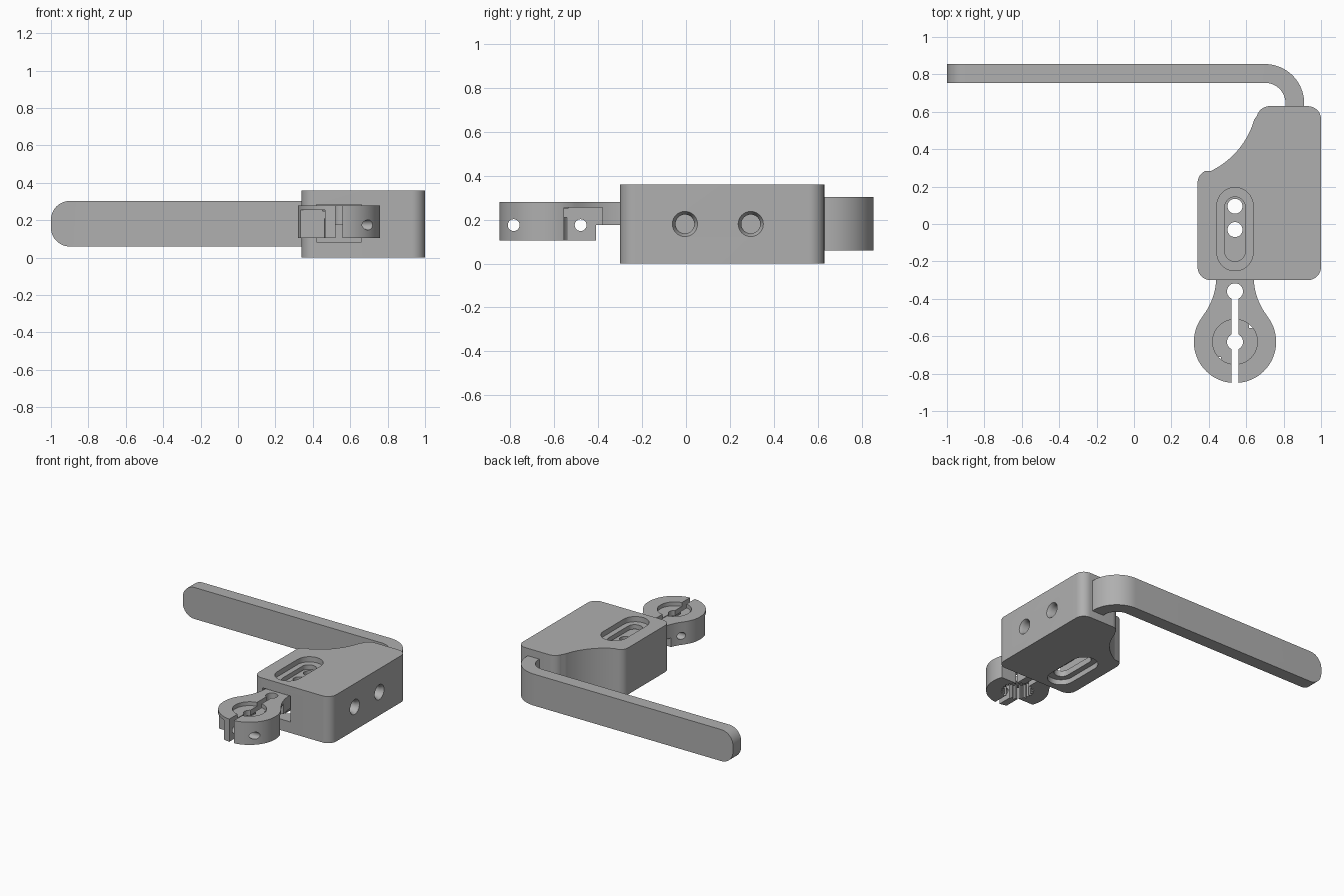
import bpy, bmesh
from math import cos, sin, radians, pi

default = bpy.data.objects.get("Cube")
if default:
    bpy.data.objects.remove(default, do_unlink=True)

GRAY = (0.43, 0.43, 0.43, 1)
mat = bpy.data.materials.new("plain_gray")
mat.use_nodes = True
mat.diffuse_color = GRAY
mat.node_tree.nodes["Principled BSDF"].inputs["Base Color"].default_value = GRAY


def arc(cx, cy, r, a0, a1, n=12):
    steps = [radians(a0 + (a1 - a0) * i / n) for i in range(n + 1)]
    return [(cx + r * cos(a), cy + r * sin(a)) for a in steps]


def circle(cx, cy, r, n=40):
    return arc(cx, cy, r, 0, 360, n)[:-1]


def rect(x0, x1, y0, y1):
    return [(x0, y0), (x1, y0), (x1, y1), (x0, y1)]


def stadium(x, y0, y1, r):
    return arc(x, y1, r, 0, 180, 20) + arc(x, y0, r, 180, 360, 20)


def prism(name, outline, lo, hi, axis="z", top=None):
    """Extrude an outline along z, or a (y, z) outline along x."""
    place = (lambda p, h: (*p, h)) if axis == "z" else (lambda p, h: (h, *p))
    bm = bmesh.new()
    low = [bm.verts.new(place(p, lo)) for p in outline]
    high = [bm.verts.new(place(p, hi)) for p in (top or outline)]
    bm.faces.new(low[::-1])
    bm.faces.new(high)
    n = len(low)
    for i in range(n):
        j = (i + 1) % n
        bm.faces.new((low[i], low[j], high[j], high[i]))
    bmesh.ops.recalc_face_normals(bm, faces=bm.faces)
    mesh = bpy.data.meshes.new(name)
    bm.to_mesh(mesh)
    bm.free()
    mesh.materials.append(mat)
    obj = bpy.data.objects.new(name, mesh)
    bpy.context.collection.objects.link(obj)
    return obj


def activate(obj):
    bpy.ops.object.select_all(action="DESELECT")
    obj.select_set(True)
    bpy.context.view_layer.objects.active = obj


def cut(obj, outline, lo, hi, axis="z", top=None):
    cutter = prism("cutter", outline, lo, hi, axis, top)
    cutter.hide_render = True
    mod = obj.modifiers.new("cut", "BOOLEAN")
    mod.operation = "DIFFERENCE"
    mod.solver = "EXACT"
    mod.object = cutter
    activate(obj)
    bpy.ops.object.modifier_apply(modifier=mod.name)
    bpy.data.objects.remove(cutter, do_unlink=True)


def smooth(obj):
    activate(obj)
    bpy.ops.object.shade_smooth_by_angle(angle=radians(30))


MID = 0.54  # x of the sliding arm

# Housing block with a scooped corner
outline = (arc(0.41, -0.23, 0.07, 180, 270) + arc(0.93, -0.23, 0.07, 270, 360)
           + arc(0.93, 0.56, 0.07, 0, 90) + arc(0.725, 0.56, 0.07, 90, 165)
           + arc(0.22, 0.68, 0.44, -16, -64, 24) + arc(0.41, 0.22, 0.07, 116, 180))
block = prism("housing_block", outline, 0, 0.36)

# Channel for the arm, open at the front
cut(block, rect(0.42, 0.66, -0.4, 0.25), 0.085, 0.285)

# Stepped slots above and below the channel
for wide, narrow in (((0.32, 0.4), (0.27, 0.35)), ((-0.04, 0.04), (0.01, 0.1))):
    cut(block, stadium(MID, -0.153, 0.098, 0.097), *wide)
    cut(block, stadium(MID, -0.145, 0.09, 0.055), *narrow)

# Countersunk bolt holes in the side
for y in (-0.005, 0.295):
    cut(block, circle(y, 0.18, 0.043), 0.8, 1.1, "x")
    cut(block, circle(y, 0.18, 0.043), 0.975, 1.01, "x", circle(y, 0.18, 0.063))
smooth(block)

# Sliding arm that flares into a round split clamp
right_side = (arc(0, -0.63, 0.22, -90, 38, 32)
              + arc(0.446, -0.28, 0.346, 218, 180, 16)[1:] + [(0.1, 0.2)])
outline = ([(MID + x, y) for x, y in right_side]
           + [(MID - x, y) for x, y in right_side[:0:-1]])
clamp = prism("clamp_arm", outline, 0.105, 0.28)
cut(clamp, rect(0.2, 0.9, -0.41, 0.4), 0, 0.175)

# Screw head pockets on opposite sides, and the screw holes
cut(clamp, rect(0.615, 0.9, -0.555, -0.38), 0, 0.255)
cut(clamp, rect(0.2, 0.465, -0.9, -0.71), 0, 0.255)
for y in (-0.48, -0.785):
    cut(clamp, circle(y, 0.175, 0.027, 24), 0.2, 0.9, "x")

# Central seat on top, serrated bore below
cut(clamp, circle(MID, -0.63, 0.12), 0.25, 0.3)
teeth = 24
serrated = [(MID + r * cos(a), -0.63 + r * sin(a))
            for i in range(teeth * 4)
            for a, r in [(2 * pi * (i + 0.5) / (teeth * 4), 0.115 if i % 4 < 2 else 0.1)]]
cut(clamp, serrated, 0, 0.21)

# Slit, relief hole, centre hole and bolt holes
cut(clamp, rect(0.52, 0.56, -0.9, -0.36), 0, 0.4)
for y, r in ((-0.63, 0.043), (-0.36, 0.043), (-0.03, 0.04), (0.095, 0.04)):
    cut(clamp, circle(MID, y, r), 0, 0.4)
smooth(clamp)

# Flat bar handle, bent at one end and rounded at the other
outline = ([(-1, 0.755)] + arc(0.7, 0.645, 0.11, 90, 0, 20) + [(0.81, 0.6), (0.91, 0.6)]
           + arc(0.7, 0.645, 0.21, 0, 90, 20) + [(-1, 0.855)])
handle = prism("bent_handle", outline, 0.06, 0.303)
bm = bmesh.new()
bm.from_mesh(handle.data)
corners = [e for e in bm.edges
           if all(v.co.x < -0.99 for v in e.verts)
           and abs(e.verts[0].co.z - e.verts[1].co.z) < 0.01]
bmesh.ops.bevel(bm, geom=corners, offset=0.1, segments=12, profile=0.5, affect="EDGES")
bm.to_mesh(handle.data)
bm.free()
smooth(handle)
